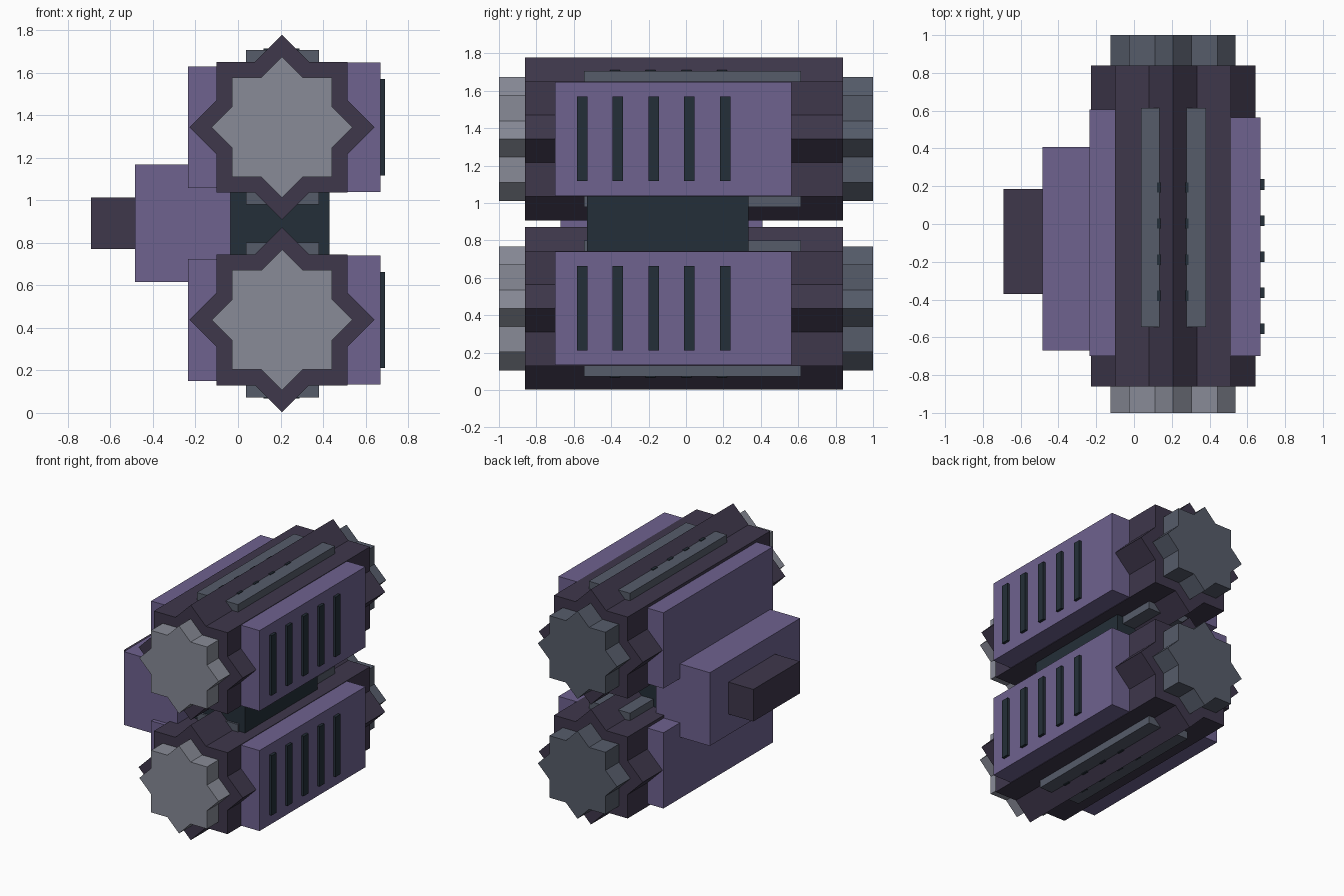
import bpy
import math

cube = bpy.data.objects.get("Cube")
if cube:
    bpy.data.objects.remove(cube, do_unlink=True)


def material(name, rgb):
    linear = [((c / 255 + 0.055) / 1.055) ** 2.4 for c in rgb] + [1.0]
    m = bpy.data.materials.new(name)
    m.use_nodes = True
    m.diffuse_color = linear
    m.node_tree.nodes["Principled BSDF"].inputs["Base Color"].default_value = linear
    return m


PURPLE = material("muted purple", (110, 98, 143))
DARK = material("dark plum", (62, 55, 75))
GREY = material("light grey", (136, 139, 151))
SLATE = material("slate grey", (86, 92, 106))
TEAL = material("dark teal", (36, 47, 56))


def add_mesh(name, verts, faces, mat):
    mesh = bpy.data.meshes.new(name)
    mesh.from_pydata(verts, [], faces)
    mesh.materials.append(mat)
    obj = bpy.data.objects.new(name, mesh)
    bpy.context.collection.objects.link(obj)
    return obj


def box(name, x, y, z, mat):
    """Box from (min, max) ranges on each axis."""
    verts = [(a, b, c) for a in x for b in y for c in z]
    faces = [(0, 1, 3, 2), (4, 6, 7, 5), (0, 4, 5, 1),
             (2, 3, 7, 6), (0, 2, 6, 4), (1, 5, 7, 3)]
    return add_mesh(name, verts, faces, mat)


def star_prism(name, cx, cz, radius, y, mat):
    """Eight-pointed star, as two crossed squares, extruded along y."""
    n = 16
    inner = radius * math.sqrt(0.5) / math.cos(math.pi / 8)
    verts = []
    for depth in y:
        for i in range(n):
            r = inner if i % 2 else radius
            a = math.tau * i / n
            verts.append((cx + r * math.cos(a), depth, cz + r * math.sin(a)))
    faces = [tuple(range(n)), tuple(reversed(range(n, 2 * n)))]
    faces += [(i, i + n, (i + 1) % n + n, (i + 1) % n) for i in range(n)]
    return add_mesh(name, verts, faces, mat)


CX = 0.207

# Two stacked star-shaped pods with their fittings
for side, cz in (("lower", 0.437), ("upper", 1.343)):
    def span(half):
        return (cz - half, cz + half)

    star_prism(side + "_pod_body", CX, cz, 0.435, (-0.86, 0.84), DARK)
    star_prism(side + "_front_cap", CX, cz, 0.331, (-1.0, -0.8), GREY)
    star_prism(side + "_back_cap", CX, cz, 0.331, (0.8, 1.0), SLATE)
    box(side + "_rails", (0.038, 0.381), (-0.545, 0.615), span(0.364), SLATE)
    box(side + "_outer_cover", (0.3, 0.67), (-0.70, 0.565), span(0.304), PURPLE)
    box(side + "_mount_plate", (-0.235, 0.0), (-0.70, 0.605), span(0.286), PURPLE)
    # Vent slats on the cover
    for i in range(5):
        y = -0.555 + 0.191 * i
        box(f"{side}_slat_{i + 1}", (0.6, 0.69), (y - 0.028, y + 0.028),
            span(0.226), TEAL)
    # Small teeth between the rails
    for i in range(4):
        y = -0.38 + 0.191 * i
        box(f"{side}_tooth_{i + 1}", (0.121, 0.288), (y - 0.027, y + 0.027),
            span(0.369), TEAL)

# Link between the pods and the side mount
box("pod_link", (-0.035, 0.43), (-0.53, 0.335), (0.742, 1.038), TEAL)
box("side_bracket", (-0.485, -0.035), (-0.67, 0.408), (0.615, 1.168), PURPLE)
box("mount_stub", (-0.692, -0.45), (-0.37, 0.185), (0.77, 1.012), DARK)
